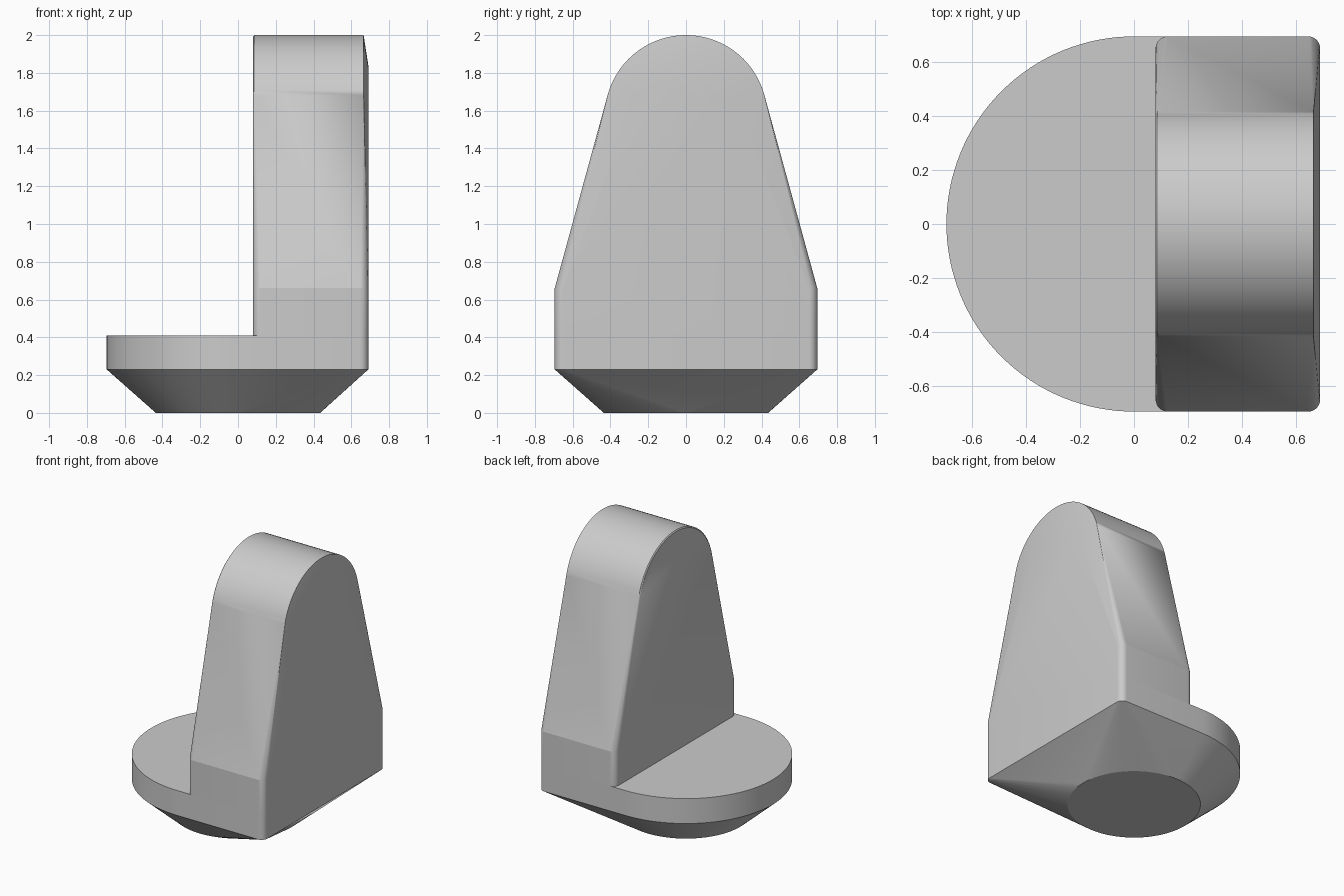
import bpy, bmesh
from math import sin, cos, pi, radians

cube = bpy.data.objects.get("Cube")
if cube:
    bpy.data.objects.remove(cube, do_unlink=True)

grey = bpy.data.materials.new("plain grey")
grey.use_nodes = True
colour = (0.6, 0.6, 0.6, 1)
grey.diffuse_color = colour
grey.node_tree.nodes["Principled BSDF"].inputs["Base Color"].default_value = colour

HALF = 0.695     # half width of the base and wall
BACK = 0.69      # outer face of the wall
INNER = 0.08     # inner face of the wall
FILLET = 0.045   # vertical corner radius
RIM = 0.23       # top of the tapered underside
DECK = 0.41      # top of the base plate
SHOULDER = 0.66  # where the wall starts to narrow
CROWN = 1.57     # centre height of the rounded top


def arc(cx, cy, r, start, end, steps):
    """Points on a circular arc, angles in degrees."""
    angles = [radians(start + (end - start) * i / steps) for i in range(steps + 1)]
    return [(cx + r * cos(a), cy + r * sin(a)) for a in angles]


def lift(points, z):
    return [(x, y, z) for x, y in points]


def crown(x, r):
    """Rounded top outline in the plane at x."""
    return [(x, y, z) for y, z in arc(0, CROWN, r, 15, 165, 40)]


def hull(name, points, open_bottom=False):
    """Smooth solid wrapped tightly round a set of points."""
    bm = bmesh.new()
    for p in points:
        bm.verts.new(p)
    bmesh.ops.remove_doubles(bm, verts=bm.verts, dist=0.0005)
    bmesh.ops.convex_hull(bm, input=bm.verts)
    bmesh.ops.delete(bm, geom=[v for v in bm.verts if not v.link_faces], context='VERTS')
    bmesh.ops.dissolve_limit(bm, angle_limit=radians(0.2), verts=bm.verts, edges=bm.edges)
    bmesh.ops.recalc_face_normals(bm, faces=bm.faces)
    if open_bottom:
        under = [f for f in bm.faces if f.normal.z < -0.9]
        bmesh.ops.delete(bm, geom=under, context='FACES_ONLY')
    mesh = bpy.data.meshes.new(name)
    bm.to_mesh(mesh)
    bm.free()
    mesh.materials.append(grey)
    obj = bpy.data.objects.new(name, mesh)
    bpy.context.collection.objects.link(obj)
    bpy.ops.object.select_all(action='DESELECT')
    obj.select_set(True)
    bpy.context.view_layer.objects.active = obj
    bpy.ops.object.shade_smooth_by_angle(angle=radians(14))
    return obj


# Outer corners shared by the base and the wall
back_corners = (arc(BACK - FILLET, -HALF + FILLET, FILLET, -90, 0, 8)
                + arc(BACK - FILLET, HALF - FILLET, FILLET, 0, 90, 8))

# Base: D-shaped plate blending down to a round foot
plate = arc(0, 0, HALF, 90, 270, 64) + back_corners
foot = arc(0, 0, 0.435, 0, 360, 96)
hull("base", lift(plate, RIM) + lift(plate, DECK) + lift(foot, 0))

# Wall: rounded block whose corner fillets fade into the arched top
block = (back_corners
         + arc(INNER + FILLET, HALF - FILLET, FILLET, 90, 180, 8)
         + arc(INNER + FILLET, -HALF + FILLET, FILLET, 180, 270, 8))
hull("upright_wall",
     lift(block, DECK) + lift(block, SHOULDER)
     + crown(INNER, 0.422) + crown(INNER + 0.006, 0.43)
     + crown(0.665, 0.43) + crown(BACK, 0.27),
     open_bottom=True)
